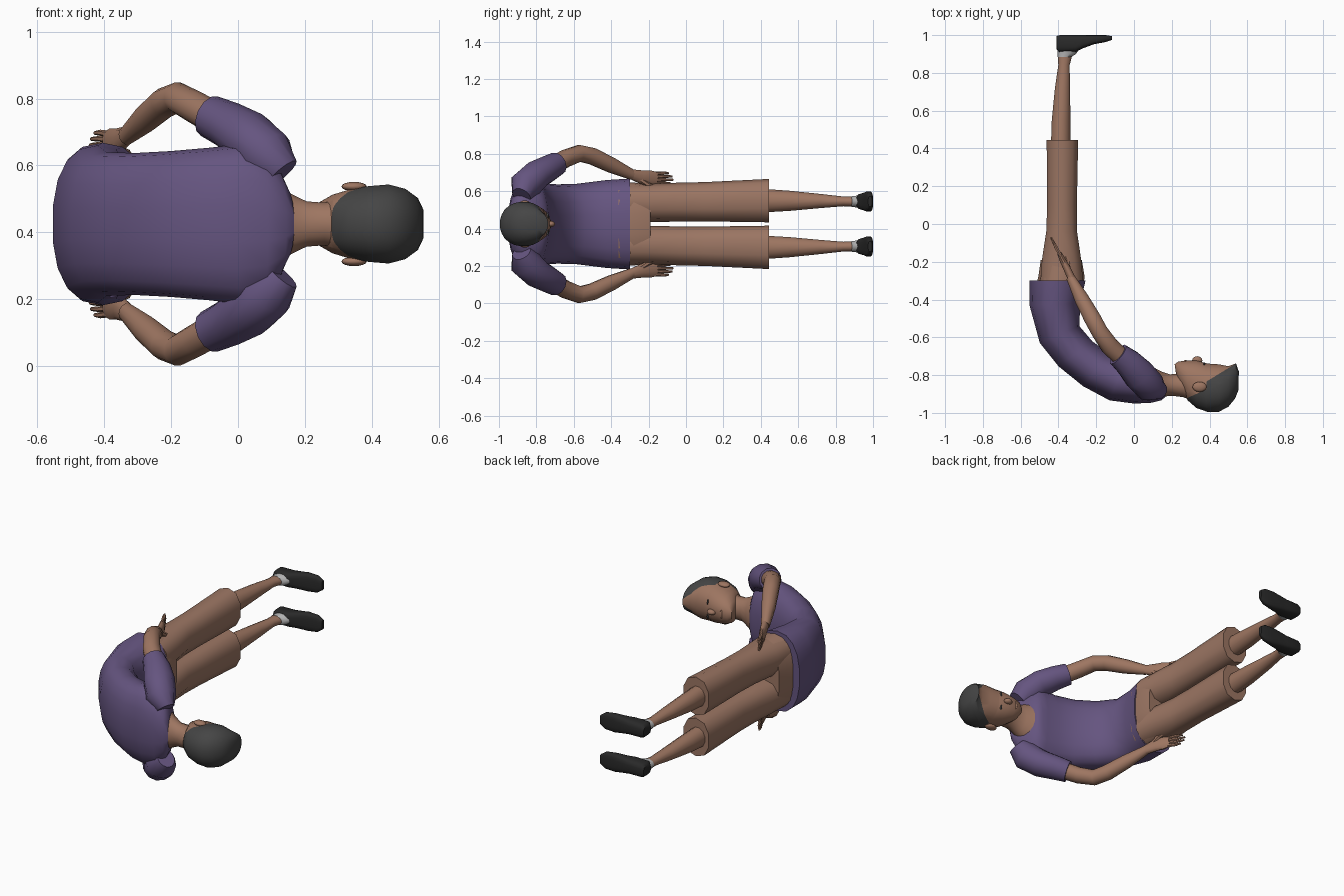
import bpy, bmesh, math
from mathutils import Vector

if "Cube" in bpy.data.objects:
    bpy.data.objects.remove(bpy.data.objects["Cube"])

Z0 = 0.425  # mirror plane of the reclining body


def material(name, rgb):
    m = bpy.data.materials.new(name)
    m.diffuse_color = (*rgb, 1)
    m.use_nodes = True
    m.node_tree.nodes["Principled BSDF"].inputs["Base Color"].default_value = m.diffuse_color
    return m


SKIN = material("skin brown", (0.34, 0.18, 0.12))
SHORTS = material("shorts brown", (0.33, 0.18, 0.125))
SHIRT = material("shirt purple", (0.13, 0.09, 0.215))
HAIR = material("hair grey", (0.06, 0.06, 0.06))
SHOE = material("shoe black", (0.022, 0.022, 0.022))
SOCK = material("sock grey", (0.45, 0.45, 0.45))


def finish(name, bm, mats, angle=50):
    bmesh.ops.recalc_face_normals(bm, faces=bm.faces)
    me = bpy.data.meshes.new(name)
    bm.to_mesh(me)
    bm.free()
    for m in mats:
        me.materials.append(m)
    ob = bpy.data.objects.new(name, me)
    bpy.context.collection.objects.link(ob)
    bpy.ops.object.select_all(action='DESELECT')
    ob.select_set(True)
    bpy.context.view_layer.objects.active = ob
    bpy.ops.object.shade_smooth_by_angle(angle=math.radians(angle))
    return ob


def loft_mesh(rings, sides=16, p=1.0):
    """Skin over rings given as (centre, u axis, v axis)."""
    bm = bmesh.new()
    loops = []
    for c, u, v in rings:
        loop = []
        for i in range(sides):
            a = 2 * math.pi * (i + 0.5) / sides
            ca, sa = math.cos(a), math.sin(a)
            loop.append(bm.verts.new(c + u * math.copysign(abs(ca) ** p, ca)
                                     + v * math.copysign(abs(sa) ** p, sa)))
        loops.append(loop)
    for a, b in zip(loops, loops[1:]):
        for i in range(sides):
            j = (i + 1) % sides
            bm.faces.new((a[i], a[j], b[j], b[i]))
    bm.faces.new(loops[0])
    bm.faces.new(loops[-1])
    return bm


def body_rings(rows, s=0):
    """Rows: back x, back y, front x, front y, half width, centre offset in z."""
    out = []
    for bx, by, fx, fy, hw, dz in rows:
        b, f = Vector((bx, by, 0)), Vector((fx, fy, 0))
        out.append(((b + f) / 2 + Vector((0, 0, Z0 + s * dz)), (f - b) / 2, Vector((0, 0, hw))))
    return out


def tube_rings(rows, s):
    """Rows: x, y, z offset, thickness radius, width radius."""
    pts = [Vector((r[0], r[1], Z0 + s * r[2])) for r in rows]
    out = []
    for i, r in enumerate(rows):
        t = (pts[min(i + 1, len(pts) - 1)] - pts[max(i - 1, 0)]).normalized()
        z = Vector((0, 0, 1))
        v = (z - t * z.dot(t)).normalized()
        out.append((pts[i], t.cross(v) * r[3], v * r[4]))
    return out


def ellipsoid(name, centre, size, mat):
    bm = bmesh.new()
    bmesh.ops.create_uvsphere(bm, u_segments=12, v_segments=8, radius=1)
    for v in bm.verts:
        v.co = Vector([c + k * q for c, k, q in zip(centre, size, v.co)])
    finish(name, bm, [mat])


# Shirt body, from hem to neckline
finish("shirt_body", loft_mesh(body_rings([
    (-.555, -.30, -.255, -.30, .243, 0),
    (-.555, -.43, -.283, -.42, .235, 0),
    (-.50, -.63, -.288, -.54, .215, 0),
    (-.40, -.755, -.22, -.62, .212, 0),
    (-.27, -.86, -.13, -.685, .218, 0),
    (-.13, -.935, -.04, -.715, .228, 0),
    (0.0, -.952, .03, -.728, .24, 0),
    (.09, -.948, .065, -.733, .225, 0),
    (.145, -.935, .085, -.74, .165, 0),
    (.168, -.915, .10, -.752, .112, 0)]), 18, .85), [SHIRT])

# Neck with the skin inside the neckline
finish("neck", loft_mesh(body_rings([
    (.15, -.92, .09, -.75, .112, 0),
    (.18, -.912, .145, -.78, .088, 0),
    (.215, -.912, .19, -.795, .069, 0),
    (.26, -.918, .25, -.79, .065, 0),
    (.32, -.94, .32, -.78, .075, 0)])), [SKIN])

# Head: skin in front, hair behind the hairline
bm = loft_mesh(body_rings([
    (.222, -.79, .215, -.742, .03, 0),
    (.24, -.85, .235, -.728, .062, 0),
    (.285, -.935, .28, -.722, .088, 0),
    (.33, -.975, .33, -.722, .103, 0),
    (.39, -.996, .39, -.738, .114, 0),
    (.45, -.995, .45, -.742, .119, 0),
    (.50, -.968, .50, -.752, .106, 0),
    (.535, -.925, .54, -.737, .078, 0),
    (.553, -.88, .555, -.78, .043, 0)]), 24, .92)
hairlines = [((.39, -.83), .61), ((.285, -.92), .45)]
planes = [((x, y, 0), (-k, 1, 0)) for (x, y), k in hairlines] + [((.385, 0, 0), (1, 0, 0))]
for co, no in planes:
    bmesh.ops.bisect_plane(bm, geom=bm.verts[:] + bm.edges[:] + bm.faces[:],
                           plane_co=co, plane_no=no, dist=1e-5)
for f in bm.faces:
    c = f.calc_center_median()
    (x, y), k = hairlines[0 if c.x > .385 else 1]
    f.material_index = int(c.y < y + k * (c.x - x))
finish("head", bm, [SKIN, HAIR])
ellipsoid("nose", (.335, -.722, Z0), (.027, .022, .016), SKIN)
ellipsoid("mouth", (.272, -.727, Z0), (.008, .008, .026), SKIN)

# Pelvis of the shorts
finish("shorts_seat", loft_mesh(body_rings([
    (-.53, -.36, -.27, -.36, .225, 0),
    (-.508, -.28, -.26, -.28, .222, 0),
    (-.495, -.19, -.275, -.19, .21, 0)]), 18, .8), [SHORTS])

for side, s in (("left", 1), ("right", -1)):
    # Face details
    ellipsoid(side + "_ear", (.347, -.862, Z0 + s * .112), (.038, .027, .014), SKIN)
    ellipsoid(side + "_eye", (.372, -.741, Z0 + s * .043), (.005, .008, .016), HAIR)

    # Sleeve and arm
    finish(side + "_sleeve", loft_mesh(tube_rings([
        (.13, -.88, .15, .05, .06),
        (.085, -.86, .205, .085, .085),
        (.03, -.80, .262, .088, .078),
        (-.03, -.735, .297, .076, .07),
        (-.085, -.69, .322, .064, .064)], s), 12), [SHIRT])
    finish(side + "_arm", loft_mesh(tube_rings([
        (-.05, -.72, .305, .05, .05),
        (-.13, -.645, .35, .05, .048),
        (-.182, -.57, .378, .046, .046),
        (-.22, -.50, .362, .046, .046),
        (-.275, -.40, .315, .04, .042),
        (-.335, -.285, .262, .024, .028)], s), 12), [SKIN])

    # Hand with fingers and thumb
    finish(side + "_hand", loft_mesh(tube_rings([
        (-.325, -.30, .268, .022, .026),
        (-.355, -.235, .25, .02, .038),
        (-.378, -.19, .245, .017, .042),
        (-.395, -.155, .242, .012, .036)], s), 12), [SKIN])
    for i, length in enumerate((.85, 1, .95, .75)):
        z = .215 + .018 * i
        finish(f"{side}_finger_{i + 1}", loft_mesh(tube_rings([
            (-.385, -.175, z, .01, .01),
            (-.412, -.125, z + .004, .01, .009),
            (-.39 - .05 * length, -.165 + .095 * length, z + .003, .006, .006)], s), 6), [SKIN])
    finish(side + "_thumb", loft_mesh(tube_rings([
        (-.345, -.25, .24, .014, .014),
        (-.352, -.205, .21, .013, .013),
        (-.365, -.155, .198, .007, .007)], s), 6), [SKIN])

    # Shorts leg, shin and sock
    finish(side + "_shorts_leg", loft_mesh(body_rings([
        (-.50, -.30, -.265, -.30, .10, .115),
        (-.492, -.19, -.275, -.19, .103, .113),
        (-.468, -.04, -.298, -.04, .104, .117),
        (-.463, .10, -.299, .10, .105, .119),
        (-.466, .445, -.292, .445, .116, .125)], s), 10, .85), [SHORTS])
    finish(side + "_shin", loft_mesh(body_rings([
        (-.442, .40, -.335, .40, .066, .125),
        (-.437, .55, -.335, .55, .056, .124),
        (-.42, .72, -.337, .72, .039, .123),
        (-.402, .84, -.34, .84, .027, .121),
        (-.403, .895, -.325, .895, .027, .12)], s), 12), [SKIN])
    finish(side + "_sock", loft_mesh(body_rings([
        (-.405, .885, -.33, .885, .029, .12),
        (-.406, .90, -.305, .90, .031, .12),
        (-.406, .93, -.285, .93, .035, .12)], s), 12), [SOCK])

    # Shoe, lofted from heel to toe
    finish(side + "_shoe", loft_mesh(body_rings([
        (-.411, .995, -.411, .925, .028, .12),
        (-.395, 1.0, -.395, .91, .042, .12),
        (-.31, 1.0, -.31, .91, .044, .12),
        (-.27, 1.0, -.27, .93, .048, .12),
        (-.21, 1.0, -.21, .952, .055, .12),
        (-.15, 1.0, -.15, .963, .05, .12),
        (-.117, .995, -.117, .974, .028, .12)], s), 16, .6), [SHOE])
